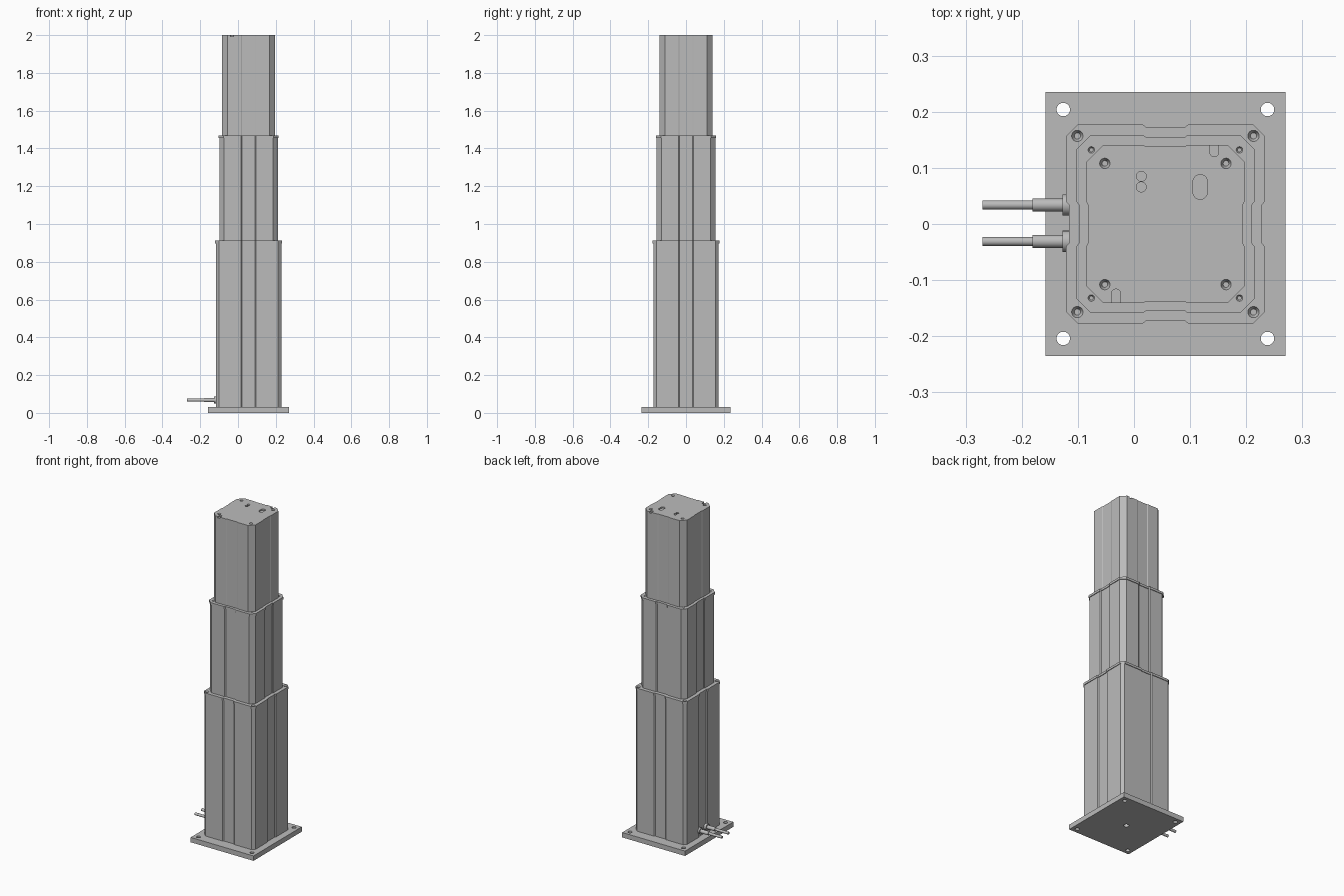
import bpy, bmesh
from math import pi, cos, sin
from mathutils import Matrix, Vector

if "Cube" in bpy.data.objects:
    bpy.data.objects.remove(bpy.data.objects["Cube"])

grey = bpy.data.materials.new("metal_grey")
grey.use_nodes = True
COLOR = (0.5, 0.5, 0.5, 1)
grey.diffuse_color = COLOR
grey.node_tree.nodes["Principled BSDF"].inputs["Base Color"].default_value = COLOR

CX = 0.056  # column axis


def add_prism(bm, pts, z0, z1, shrink=1.0):
    """Closed prism; the lower end may be scaled about its centre."""
    mid = sum((Vector(p) for p in pts), Vector((0, 0))) / len(pts)
    low = [bm.verts.new((*(mid + (Vector(p) - mid) * shrink), z0)) for p in pts]
    top = [bm.verts.new((*p, z1)) for p in pts]
    bm.faces.new(low[::-1])
    bm.faces.new(top)
    n = len(pts)
    for i in range(n):
        j = (i + 1) % n
        bm.faces.new((low[i], low[j], top[j], top[i]))


def to_object(name, bm):
    mesh = bpy.data.meshes.new(name)
    bmesh.ops.recalc_face_normals(bm, faces=bm.faces)
    bm.to_mesh(mesh)
    bm.free()
    mesh.materials.append(grey)
    obj = bpy.data.objects.new(name, mesh)
    bpy.context.collection.objects.link(obj)
    return obj


def slot(x, y, r, stretch=0.0):
    """Circle outline, drawn out along y into a rounded slot."""
    n = 24
    pts = []
    for i in range(n):
        a = 2 * pi * (i + 0.5) / n
        shift = stretch if sin(a) > 0 else -stretch
        pts.append((x + r * cos(a), y + r * sin(a) + shift))
    return pts


def corners(dx, dy):
    return [(CX + sx * dx, sy * dy) for sx in (-1, 1) for sy in (-1, 1)]


def column_profile(half, chamfer, depth=0.005, groove=0.034):
    """Square with cut corners and a shallow channel down each side."""
    lip = groove + 0.006
    side = [(half, -half + chamfer), (half, -lip), (half - depth, -groove),
            (half - depth, groove), (half, lip), (half, half - chamfer)]
    pts = []
    for k in range(4):
        turn = Matrix.Rotation(k * pi / 2, 2)
        pts += [tuple(turn @ Vector(p) + Vector((CX, 0))) for p in side]
    return pts


def prism(name, pts, z0, z1):
    bm = bmesh.new()
    add_prism(bm, pts, z0, z1)
    return to_object(name, bm)


def cut(obj, cuts):
    """Subtract (outline, z0, z1, lower scale) prisms from an object."""
    bm = bmesh.new()
    for c in cuts:
        add_prism(bm, *c)
    cutter = to_object(obj.name + "_cutter", bm)
    cutter.hide_render = True
    mod = obj.modifiers.new("holes", "BOOLEAN")
    mod.operation = "DIFFERENCE"
    mod.solver = "EXACT"
    mod.object = cutter
    bpy.context.view_layer.update()
    graph = bpy.context.evaluated_depsgraph_get()
    mesh = bpy.data.meshes.new_from_object(obj.evaluated_get(graph))
    obj.modifiers.clear()
    obj.data = mesh
    bpy.data.objects.remove(cutter)


def screw_holes(dx, dy, r, z, depth=0.012):
    return [(slot(x, y, r), z - depth, z + 0.002, 0.5) for x, y in corners(dx, dy)]


# Base plate with mounting holes and a centre hole
plate = prism("base_plate", [(CX - 0.214, -0.235), (CX + 0.214, -0.235),
                             (CX + 0.214, 0.235), (CX - 0.214, 0.235)], 0, 0.03)
holes = [(x, y, 0.012) for x, y in corners(0.182, 0.204)] + [(CX, 0, 0.015)]
cut(plate, [(slot(*h), -0.01, 0.04, 1) for h in holes])

# Three telescoping column stages
prism("outer_column", column_profile(0.173, 0.016), 0.03, 0.9)
prism("middle_column", column_profile(0.155, 0.026), 0.9, 1.456)
top = prism("inner_column", column_profile(0.141, 0.03, 0.003), 1.456, 2.0)

# Collars around the openings of the two lower stages
outer_collar = prism("outer_collar", column_profile(0.177, 0.02), 0.898, 0.912)
cut(outer_collar, screw_holes(0.157, 0.157, 0.011, 0.912, 0.01))
middle_collar = prism("middle_collar", column_profile(0.159, 0.026), 1.454, 1.468)
cut(middle_collar, screw_holes(0.132, 0.132, 0.007, 1.468, 0.004))

# Top face: screw holes, cable openings and two edge notches
openings = [slot(0.013, 0.085, 0.0088), slot(0.013, 0.066, 0.0088),
            slot(0.118, 0.066, 0.013, 0.009),
            slot(0.143, 0.147, 0.008, 0.019), slot(-0.032, -0.143, 0.008, 0.019)]
cut(top, screw_holes(0.108, 0.108, 0.010, 2.0)
    + [(pts, 1.992, 2.01, 1) for pts in openings])

# Two cables with strain relief, leaving the right side
for label, y in (("back", 0.034), ("front", -0.031)):
    for part, r, x0, x1 in (("cable", 0.008, -0.27, -0.17),
                            ("cable_sleeve", 0.0115, -0.181, -0.12),
                            ("cable_flange", 0.019, -0.127, -0.108)):
        bm = bmesh.new()
        place = Matrix.Translation(((x0 + x1) / 2, y, 0.068)) @ Matrix.Rotation(pi / 2, 4, "Y")
        bmesh.ops.create_cone(bm, cap_ends=True, segments=24, radius1=r, radius2=r,
                              depth=x1 - x0, matrix=place)
        obj = to_object(f"{label}_{part}", bm)
        bpy.ops.object.select_all(action="DESELECT")
        obj.select_set(True)
        bpy.context.view_layer.objects.active = obj
        bpy.ops.object.shade_smooth_by_angle()
